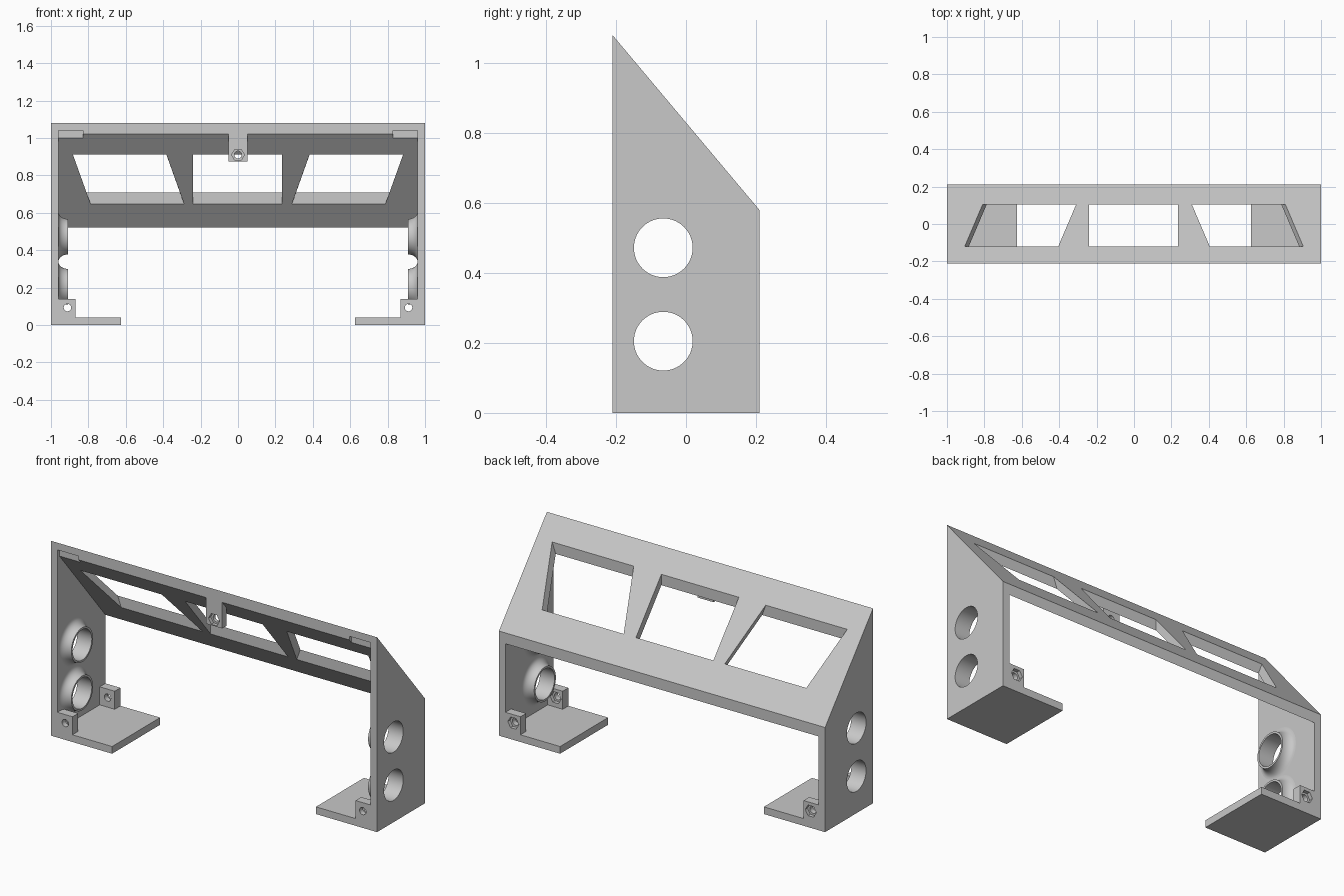
import bpy, bmesh, math
from mathutils import Vector

if "Cube" in bpy.data.objects:
    bpy.data.objects.remove(bpy.data.objects["Cube"])

grey = bpy.data.materials.new("plain_grey")
grey.diffuse_color = (0.58, 0.58, 0.58, 1)
grey.use_nodes = True
grey.node_tree.nodes["Principled BSDF"].inputs["Base Color"].default_value = grey.diffuse_color


def finish(bm, name):
    bmesh.ops.recalc_face_normals(bm, faces=bm.faces[:])
    me = bpy.data.meshes.new(name)
    bm.to_mesh(me)
    bm.free()
    me.materials.append(grey)
    ob = bpy.data.objects.new(name, me)
    bpy.context.collection.objects.link(ob)
    return ob


def prism(name, pts, ext):
    """Polygon extruded along a vector."""
    bm = bmesh.new()
    a = [bm.verts.new(p) for p in pts]
    b = [bm.verts.new(Vector(p) + Vector(ext)) for p in pts]
    bm.faces.new(a)
    bm.faces.new(b[::-1])
    n = len(a)
    for i in range(n):
        bm.faces.new((a[i], b[i], b[(i + 1) % n], a[(i + 1) % n]))
    return finish(bm, name)


def box(name, x0, x1, y0, y1, z0, z1):
    return prism(name, [(x0, y0, z0), (x1, y0, z0), (x1, y1, z0), (x0, y1, z0)], (0, 0, z1 - z0))


def ring(n, r, u, v):
    return [(u + r * math.cos(2 * math.pi * i / n), v + r * math.sin(2 * math.pi * i / n)) for i in range(n)]


def cut(ob, cutters):
    bpy.context.view_layer.objects.active = ob
    for c in cutters:
        m = ob.modifiers.new("cut", 'BOOLEAN')
        m.operation, m.solver, m.object = 'DIFFERENCE', 'EXACT', c
        bpy.ops.object.modifier_apply(modifier=m.name)
        bpy.data.objects.remove(c, do_unlink=True)


def smooth(ob):
    bpy.ops.object.select_all(action='DESELECT')
    ob.select_set(True)
    bpy.context.view_layer.objects.active = ob
    bpy.ops.object.shade_smooth_by_angle(angle=math.radians(30))


def slope(y):
    return 0.58 + (0.21 - y) * 0.5 / 0.42


def screw_tab(name, x0, x1, y0, y1, z0, z1, hx, hz, hex_y, hex_dir):
    """Block with a through hole and a hexagonal nut recess on one face."""
    ob = box(name, x0, x1, y0, y1, z0, z1)
    hole = prism("hole", [(x, y0 - 0.02, z) for x, z in ring(24, 0.02, hx, hz)], (0, y1 - y0 + 0.04, 0))
    nut = prism("nut", [(x, hex_y + 0.02 * hex_dir, z) for x, z in ring(6, 0.034, hx, hz)],
                (0, -0.04 * hex_dir, 0))
    cut(ob, [hole, nut])
    smooth(ob)


# sloped top panel with three windows and two corner pockets
panel = prism("sloped_panel", [(-0.96, -0.21, 1.02), (-0.96, 0.21, 0.52),
                               (-0.96, 0.21, 0.58), (-0.96, -0.21, 1.08)], (1.92, 0, 0))
cutters = []
for s in (-1, 0, 1):
    if s:
        pts = [(s * 0.905, -0.12), (s * 0.405, -0.12), (s * 0.31, 0.103), (s * 0.81, 0.103)]
        cutters.append(box("pocket", *sorted((s * 0.83, s * 0.98)), -0.25, -0.193, 0.95, 1.04))
    else:
        pts = [(-0.24, -0.12), (0.235, -0.12), (0.235, 0.103), (-0.24, 0.103)]
    d = Vector((-s * 0.0218, 0, -0.06))
    cutters.append(prism("window", [Vector((x, y, slope(y))) - d * 0.5 for x, y in pts], d * 2))
cut(panel, cutters)

# centre tab hanging under the front edge of the panel
screw_tab("centre_tab", -0.05, 0.05, -0.21, -0.17, 0.875, 1.025, 0, 0.91, -0.21, -1)

HOLES = [(-0.065, 0.205), (-0.065, 0.472)]
for s, side in ((-1, "left"), (1, "right")):
    # side wall with two round holes
    wall = prism(side + "_wall", [(s * 0.96, -0.21, 0), (s * 0.96, 0.21, 0),
                                  (s * 0.96, 0.21, 0.58), (s * 0.96, -0.21, 1.08)], (s * 0.04, 0, 0))
    cut(wall, [prism("hole", [(s * 0.9, y, z) for y, z in ring(64, 0.084, *c)], (s * 0.2, 0, 0)) for c in HOLES])
    smooth(wall)

    # flared collars around the holes, on the inner side
    arc = [(0.134 - 0.039 * math.cos(t), 0.91 + 0.05 * math.sin(t))
           for t in [math.pi / 2 * k / 8 for k in range(9)]]
    prof = [(0.084, 0.96), (0.084, 0.91)] + arc
    for k, (cy, cz) in enumerate(HOLES):
        bm = bmesh.new()
        loops = [[bm.verts.new((s * x, y, z)) for y, z in ring(64, r, cy, cz)] for r, x in prof]
        for i in range(len(loops)):
            a, b = loops[i], loops[(i + 1) % len(loops)]
            for j in range(64):
                bm.faces.new((a[j], a[(j + 1) % 64], b[(j + 1) % 64], b[j]))
        smooth(finish(bm, "%s_collar_%d" % (side, k + 1)))

    # foot plate with front and back screw tabs
    x0, x1 = sorted((s * 0.625, s * 0.96))
    box(side + "_foot", x0, x1, -0.21, 0.21, 0, 0.04)
    x0, x1 = sorted((s * 0.868, s * 0.96))
    for y0, y1, end in ((-0.21, -0.16, "front"), (0.16, 0.21, "back")):
        screw_tab("%s_%s_tab" % (side, end), x0, x1, y0, y1, 0.04, 0.14, s * 0.912, 0.093, y1, 1)
